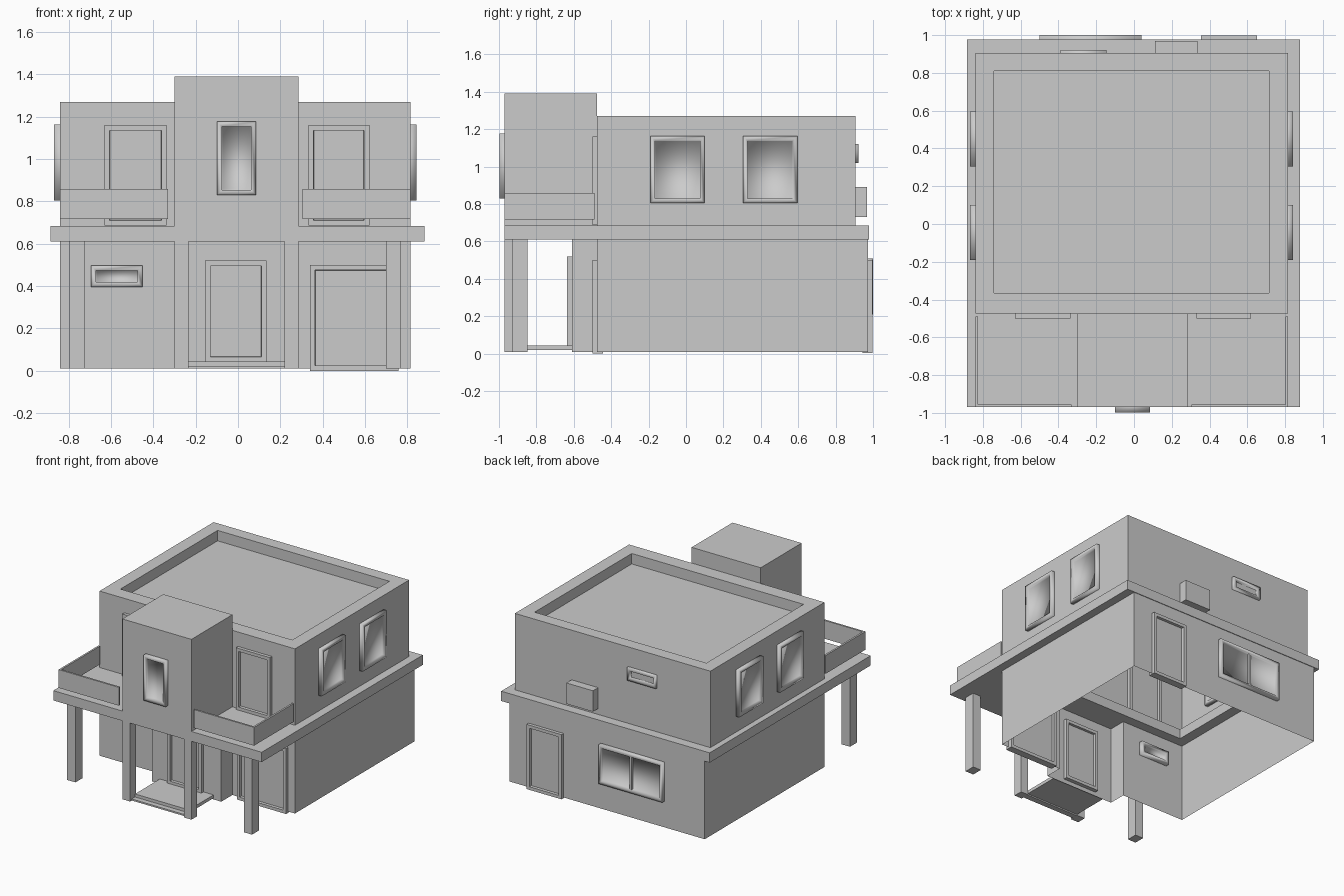
import bpy, bmesh
from mathutils import Vector

if "Cube" in bpy.data.objects:
    bpy.data.objects.remove(bpy.data.objects["Cube"])


def finish(name, bm, smooth=False):
    bmesh.ops.recalc_face_normals(bm, faces=bm.faces)
    me = bpy.data.meshes.new(name)
    bm.to_mesh(me)
    bm.free()
    ob = bpy.data.objects.new(name, me)
    bpy.context.collection.objects.link(ob)
    if smooth:
        me.shade_smooth()
    return ob


def loft(name, loops, cap_start=False, cap_end=False, close=False, smooth=False):
    """Bridge equal-length loops of points into one skin."""
    bm = bmesh.new()
    rings = [[bm.verts.new(p) for p in loop] for loop in loops]
    pairs = list(zip(rings, rings[1:]))
    if close:
        pairs.append((rings[-1], rings[0]))
    for a, b in pairs:
        for i in range(len(a)):
            j = (i + 1) % len(a)
            bm.faces.new((a[i], a[j], b[j], b[i]))
    if cap_start:
        bm.faces.new(rings[0])
    if cap_end:
        bm.faces.new(rings[-1])
    return finish(name, bm, smooth)


def rect(x0, x1, y0, y1, z):
    return [(x0, y0, z), (x1, y0, z), (x1, y1, z), (x0, y1, z)]


def box(name, x0, x1, y0, y1, z0, z1):
    return loft(name, [rect(x0, x1, y0, y1, z0), rect(x0, x1, y0, y1, z1)], True, True)


def panel(name, side, wall, u0, u1, z0, z1, out=0.025, inner=0.03,
          rim=0.024, depth=0.02, smooth=False):
    """Framed door or window with a sunken pane on both faces of a wall."""
    axis, sign = {"front": ("y", -1), "back": ("y", 1),
                  "left": ("x", -1), "right": ("x", 1)}[side]

    def ring(m, d):
        w = wall + sign * d
        pts = [(u0 + m, z0 + m), (u1 - m, z0 + m), (u1 - m, z1 - m), (u0 + m, z1 - m)]
        return [(u, w, z) if axis == "y" else (w, u, z) for u, z in pts]

    loops = [ring(rim, depth - inner), ring(rim, -inner), ring(0, -inner),
             ring(0, out), ring(rim, out), ring(rim + 0.002, out - depth)]
    return loft(name, loops, True, True, smooth=smooth)


def window(name, *args, **kw):
    return panel(name, *args, out=kw.get("out", 0.028), smooth=True)


# Ground floor: open-bottomed walls with the entrance bay stepping forward
plan = [(-0.84, -0.475), (-0.3, -0.475), (-0.3, -0.61), (0.285, -0.61),
        (0.285, -0.475), (0.815, -0.475), (0.815, 0.973), (-0.84, 0.973)]
loft("ground_floor_walls", [[(x, y, z) for x, y in plan] for z in (0.01, 0.61)])

# Floor slab ring, wider than the walls
outer, hole = (-0.885, 0.88, -0.97, 0.978), (-0.76, 0.735, -0.4, 0.83)
loft("floor_slab", [rect(*outer, 0.61), rect(*outer, 0.685),
                    rect(*hole, 0.685), rect(*hole, 0.61)], close=True)

# Upper floor with parapet and sunken roof
up, roof = (-0.84, 0.815, -0.475, 0.905), (-0.74, 0.715, -0.365, 0.81)
loft("upper_floor", [rect(*up, 0.685), rect(*up, 1.27),
                     rect(*roof, 1.27), rect(*roof, 1.19)], cap_end=True)

# Entrance tower above the porch
box("entrance_tower", -0.3, 0.285, -0.97, -0.475, 0.61, 1.39)

# Porch pillars, corner posts, platform and step
for label, px, cx in (("left", -0.3, -0.795), ("right", 0.22, 0.70)):
    box(label + "_porch_pillar", px, px + 0.065, -0.97, -0.9, 0.01, 0.61)
    box(label + "_corner_post", cx, cx + 0.07, -0.93, -0.848, 0.01, 0.61)
box("porch_floor", -0.235, 0.22, -0.91, -0.61, 0.02, 0.045)
box("porch_step", -0.235, 0.22, -0.95, -0.905, 0.01, 0.022)

# Balcony rails: L-shaped bands floating just above the slab
for label, edge, end in (("left", -0.84, -0.33), ("right", 0.815, 0.305)):
    t = 0.014 if edge < 0 else -0.014
    shape = [(edge, -0.97), (end, -0.97), (end, -0.956), (edge + t, -0.956),
             (edge + t, -0.49), (edge, -0.49)]
    loft(label + "_balcony_rail", [[(x, y, z) for x, y in shape] for z in (0.718, 0.858)],
         True, True)

# Doors
panel("front_door", "front", -0.61, -0.155, 0.135, 0.042, 0.52)
panel("garage_door", "front", -0.475, 0.34, 0.757, 0.0, 0.5)
panel("left_balcony_door", "front", -0.475, -0.63, -0.337, 0.687, 1.16)
panel("right_balcony_door", "front", -0.475, 0.332, 0.62, 0.687, 1.16)
panel("back_door", "back", 0.973, 0.355, 0.65, 0.005, 0.5)

# Windows
window("tower_window", "front", -0.97, -0.1, 0.086, 0.83, 1.178)
window("front_window", "front", -0.475, -0.695, -0.45, 0.395, 0.498)
for i, y in enumerate((-0.19, 0.305)):
    window(f"right_window_{i}", "right", 0.815, y, y + 0.29, 0.805, 1.163)
    window(f"left_window_{i}", "left", -0.84, y, y + 0.29, 0.805, 1.163)
window("small_back_window", "back", 0.905, -0.39, -0.145, 1.02, 1.12, out=0.016)
window("wide_back_window", "back", 0.973, -0.5, 0.04, 0.21, 0.51)
box("wide_window_mullion", -0.238, -0.222, 0.965, 0.999, 0.23, 0.49)

# Outdoor cooling unit on the back wall
box("wall_unit", 0.11, 0.335, 0.9, 0.968, 0.73, 0.89)
